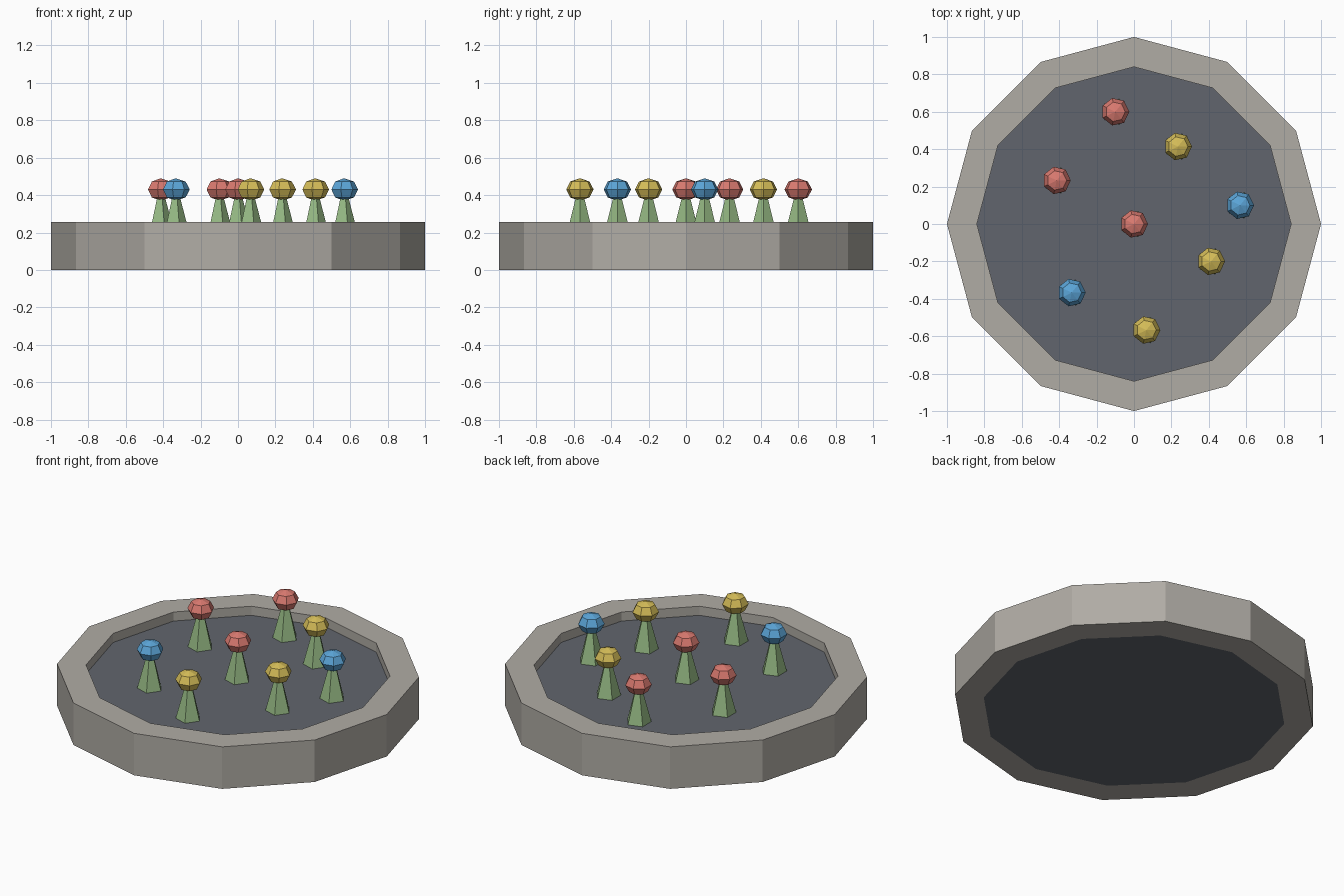
import bpy, bmesh, math

if "Cube" in bpy.data.objects:
    bpy.data.objects.remove(bpy.data.objects["Cube"])


def material(name, rgb):
    lin = [((c / 255 + 0.055) / 1.055) ** 2.4 for c in rgb]
    m = bpy.data.materials.new(name)
    m.diffuse_color = (*lin, 1)
    m.use_nodes = True
    m.node_tree.nodes["Principled BSDF"].inputs["Base Color"].default_value = m.diffuse_color
    return m


STONE = material("warm_grey_stone", (176, 172, 165))
SOIL = material("slate_soil", (97, 101, 109))
GREEN = material("stem_green", (150, 186, 132))
RED = material("coral_red", (218, 122, 112))
YELLOW = material("mustard_yellow", (213, 189, 88))
BLUE = material("sky_blue", (92, 166, 217))


def lathe(name, profile, sides, mat, at=(0, 0, 0), closed=False):
    """Revolve (radius, z) points about z; a zero radius becomes a pole."""
    bm = bmesh.new()
    rings = []
    for r, z in profile:
        if r == 0:
            rings.append([bm.verts.new((0, 0, z))] * sides)
        else:
            rings.append([bm.verts.new((r * math.cos(math.tau * i / sides),
                                        r * math.sin(math.tau * i / sides), z))
                          for i in range(sides)])
    pairs = list(zip(rings, rings[1:]))
    if closed:
        pairs.append((rings[-1], rings[0]))
    for a, b in pairs:
        for i in range(sides):
            j = (i + 1) % sides
            quad = dict.fromkeys((a[i], a[j], b[j], b[i]))
            bm.faces.new(list(quad))
    if not closed:
        # cap open ends
        for ring in (rings[0], rings[-1]):
            if ring[0] is not ring[1]:
                bm.faces.new(ring)
    bmesh.ops.recalc_face_normals(bm, faces=bm.faces)
    mesh = bpy.data.meshes.new(name)
    bm.to_mesh(mesh)
    bm.free()
    mesh.materials.append(mat)
    ob = bpy.data.objects.new(name, mesh)
    ob.location = at
    bpy.context.collection.objects.link(ob)
    return ob


# Planter: twelve-sided stone ring with a recessed soil bed
lathe("stone_rim", [(1, 0), (1, 0.255), (0.84, 0.255), (0.84, 0)], 12, STONE, closed=True)
lathe("soil_bed", [(0.84, 0), (0.84, 0.2)], 12, SOIL)

# Flowers: five-sided tapered stem and seven-sided flattened bloom
flowers = [
    (0, 0, RED), (-0.1, 0.6, RED), (-0.413, 0.233, RED),
    (0.235, 0.414, YELLOW), (0.412, -0.2, YELLOW), (0.066, -0.567, YELLOW),
    (0.567, 0.1, BLUE), (-0.333, -0.367, BLUE),
]
bloom = [(0, -0.06), (0.053, -0.0424), (0.075, 0), (0.053, 0.0424), (0, 0.06)]
for n, (x, y, mat) in enumerate(flowers, 1):
    lathe(f"flower_stem_{n}", [(0.072, 0.2), (0.02, 0.4)], 5, GREEN, (x, y, 0))
    lathe(f"flower_bloom_{n}", bloom, 7, mat, (x, y, 0.43))
